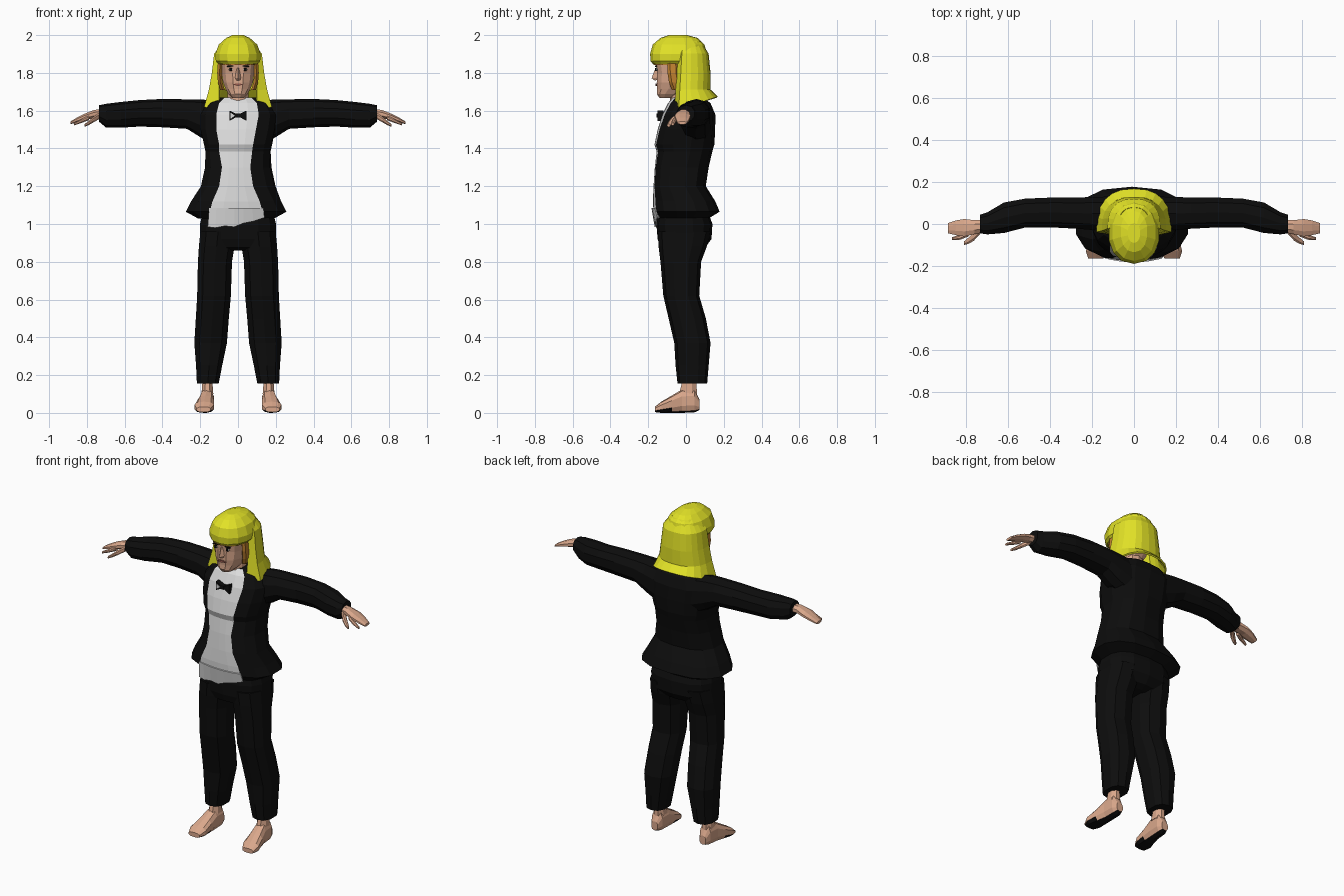
import bpy, bmesh, math
from mathutils import Vector


def material(name, rgb):
    m = bpy.data.materials.new(name)
    m.diffuse_color = (*rgb, 1)
    return m


BLACK = material("black cloth", (0.004, 0.004, 0.004))
WHITE = material("white shirt", (0.72, 0.72, 0.72))
SKIN = material("skin", (0.70, 0.39, 0.26))
YELLOW = material("yellow hair", (0.76, 0.76, 0.02))
ORANGE = material("orange inner hair", (0.55, 0.23, 0.03))
LIP = material("lip", (0.33, 0.11, 0.08))


def spow(v, e):
    return math.copysign(abs(v) ** e, v)


def ring(axis, pos, cu, cv, ru, rv, n=10, p=2.0):
    """Superellipse ring across one axis: u, v are the two remaining axes in order."""
    out = []
    for i in range(n):
        t = 2 * math.pi * (i + 0.5) / n
        u = cu + ru * spow(math.cos(t), 2 / p)
        v = cv + rv * spow(math.sin(t), 2 / p)
        out.append({'x': (pos, u, v), 'y': (u, pos, v), 'z': (u, v, pos)}[axis])
    return out


def loft(name, rings, mats, rule=None, closed=True, mirror=False, thick=0):
    """Skin rings of points; rule(face, column) picks the material slot."""
    bm = bmesh.new()
    rows = [[bm.verts.new(c) for c in r] for r in rings]
    n = len(rows[0])
    cols = {}
    for a, b in zip(rows, rows[1:]):
        for j in range(n if closed else n - 1):
            k = (j + 1) % n
            cols[bm.faces.new((a[j], a[k], b[k], b[j]))] = j
    if closed:
        bm.faces.new(rows[0][::-1])
        bm.faces.new(rows[-1])
    bmesh.ops.recalc_face_normals(bm, faces=bm.faces[:])
    bm.normal_update()
    if rule:
        for f in bm.faces:
            f.material_index = rule(f, cols.get(f, -1))
    me = bpy.data.meshes.new(name)
    bm.to_mesh(me)
    bm.free()
    ob = bpy.data.objects.new(name, me)
    bpy.context.collection.objects.link(ob)
    for m in mats:
        me.materials.append(m)
    if thick:
        s = ob.modifiers.new("thickness", 'SOLIDIFY')
        s.thickness, s.offset = thick, 0
    if mirror:
        ob.modifiers.new("mirror", 'MIRROR')
    return ob


def zrings(rows, n=12, p=2.2, cx=0):
    """Rows of (z, half width, front y, back y)."""
    return [ring('z', z, cx, (f + b) / 2, rx, (b - f) / 2, n, p) for z, rx, f, b in rows]


def plate(name, pts, y, mat, depth=0.006, mirror=False):
    """Thin plate in the xz plane, facing front."""
    return loft(name, [[(x, y, z) for x, z in pts], [(x, y + depth, z) for x, z in pts]],
                [mat], mirror=mirror)


# Jacket and shirt front: four front columns follow the jacket opening
def jacket_ring(z, cx, rx, f, b, xl, xr, p=2.5):
    yc, ry = (f + b) / 2, (b - f) / 2

    def angle(x):
        return -math.acos(spow((x - cx) / rx, p / 2))
    tr, tl = angle(xr), angle(xl) + 2 * math.pi
    ts = [angle(xl + (xr - xl) * i / 4) for i in range(4)]
    ts += [tr + (tl - tr) * i / 12 for i in range(12)]
    return [(cx + rx * spow(math.cos(t), 2 / p), yc + ry * spow(math.sin(t), 2 / p), z) for t in ts]


jacket_rows = [
    (1.03, -.01, .205, -.15, .12, -.13, .11), (1.065, -.01, .272, -.172, .178, -.15, .13),
    (1.12, -.01, .243, -.175, .155, -.135, .115), (1.20, 0, .20, -.172, .105, -.1, .08),
    (1.30, 0, .178, -.165, .12, -.085, .065), (1.385, 0, .174, -.155, .14, -.1, .075),
    (1.42, 0, .182, -.167, .15, -.1, .08), (1.50, 0, .20, -.15, .155, -.115, .095),
    (1.58, 0, .205, -.125, .155, -.115, .11), (1.64, 0, .165, -.095, .13, -.1, .1),
    (1.67, 0, .1, -.07, .09, -.07, .07)]
loft("jacket_and_shirt", [jacket_ring(*r) for r in jacket_rows], [BLACK, WHITE],
     lambda f, j: 1 if 0 <= j < 4 else 0)

# Untucked shirt tail with an uneven hem
hem = [(-.16, .985), (-.12, .98), (-.07, .99), (-.02, .985), (.03, 1.005), (.08, 1.015), (.14, 1.035)]
loft("shirt_tail", [[(x * .95, -.18 + .9 * x * x, 1.085) for x, z in hem],
                    [(x, -.163 + .7 * x * x, z) for x, z in hem]],
     [WHITE], closed=False, thick=.006)

# Sleeves: (x, centre y, centre z, half depth, half height)
sleeve = [(.10, .05, 1.53, .085, .12), (.20, .05, 1.56, .082, .10), (.27, .052, 1.582, .078, .078),
          (.40, .055, 1.587, .074, .075), (.52, .052, 1.586, .072, .070), (.62, .03, 1.578, .076, .068),
          (.70, .003, 1.574, .055, .062), (.735, 0, 1.585, .046, .044)]
loft("sleeves", [ring('x', x, y, z, a, b, 10, 2.3) for x, y, z, a, b in sleeve], [BLACK], mirror=True)

# Hands with thumb and a loose index finger
palm = [(.70, -.008, 1.585, .030, .026), (.76, -.015, 1.582, .036, .024), (.81, -.018, 1.568, .045, .018),
        (.85, -.018, 1.552, .038, .014), (.888, -.02, 1.535, .026, .008)]
thumb = [(.735, -.03, 1.572, .02, .018), (.765, -.062, 1.553, .02, .016),
         (.79, -.08, 1.535, .016, .012), (.812, -.092, 1.522, .009, .008)]
finger = [(.79, -.045, 1.562, .016, .014), (.83, -.063, 1.545, .013, .011), (.868, -.07, 1.528, .008, .007)]
for name, rows in (("palms", palm), ("thumbs", thumb), ("index_fingers", finger)):
    loft(name, [ring('x', x, y, z, a, b, 8) for x, y, z, a, b in rows], [SKIN], mirror=True)

# Trousers
loft("trouser_seat", zrings([(1.08, .185, -.14, .11), (1.0, .205, -.157, .14), (.92, .203, -.15, .135),
                             (.875, .17, -.135, .10), (.86, .09, -.09, .06)], 14, 2.6), [BLACK])
legs = [(.96, .105, .098, -.15, .13), (.88, .113, .098, -.145, .11), (.80, .122, .094, -.135, .08),
        (.62, .127, .093, -.12, .07), (.50, .136, .091, -.092, .105), (.37, .145, .090, -.062, .13),
        (.25, .153, .072, -.055, .12), (.155, .16, .060, -.045, .112)]
loft("trouser_legs", [ring('z', z, cx, (f + b) / 2, rx, (b - f) / 2, 10, 2.4) for z, cx, rx, f, b in legs],
     [BLACK], mirror=True)

# Ankles and feet with dark soles
loft("ankles", zrings([(.25, .030, -.02, .06), (.17, .028, -.022, .058), (.10, .034, -.04, .062)], 8, 2, .162),
     [SKIN], mirror=True)
feet = [(.072, .163, .022, .015, .07), (.045, .163, .036, .003, .125), (-.02, .165, .038, 0, .125),
        (-.075, .172, .046, 0, .092), (-.13, .179, .053, 0, .06), (-.165, .182, .038, .004, .032)]
loft("feet", [ring('y', y, cx, (lo + hi) / 2, rx, (hi - lo) / 2, 10, 2.6) for y, cx, rx, lo, hi in feet],
     [SKIN, BLACK], lambda f, j: 1 if f.normal.z < -.6 and f.calc_center_median().z < .03 else 0, mirror=True)

# Neck and head
loft("neck", zrings([(1.60, .075, -.09, .06), (1.65, .06, -.085, .04), (1.74, .058, -.08, .04)], 10), [SKIN])
loft("head", zrings([(1.668, .032, -.142, -.06), (1.688, .052, -.156, -.02), (1.715, .068, -.155, .03),
                     (1.75, .082, -.158, .06), (1.80, .088, -.157, .08), (1.845, .092, -.163, .08),
                     (1.91, .09, -.15, .07)], 12, 2.4), [SKIN])
loft("nose", [[(-.010, -.150, 1.825), (0, -.162, 1.825), (.010, -.150, 1.825)],
              [(-.018, -.150, 1.775), (0, -.182, 1.772), (.018, -.150, 1.775)],
              [(-.014, -.150, 1.762), (0, -.166, 1.760), (.014, -.150, 1.762)]], [SKIN])

# Eyes, brows and mouth
plate("eye_whites", [(.026, 1.817), (.038, 1.810), (.052, 1.817), (.038, 1.827)], -.160, WHITE, .009, True)
plate("pupils", [(.033, 1.811), (.044, 1.811), (.044, 1.827), (.033, 1.827)], -.163, BLACK, .009, True)
plate("brows", [(.022, 1.833), (.058, 1.832), (.056, 1.838), (.024, 1.839)], -.163, BLACK, .009, True)
plate("mouth", [(-.028, 1.738), (0, 1.731), (.028, 1.738), (.012, 1.744), (-.012, 1.744)], -.162, LIP, .009)

# Hair: orange inner locks, crown with fringe, long curtain
loft("inner_locks", [ring('z', z, x, y, .014, .03, 6) for z, x, y in
                     ((1.86, .094, -.07), (1.80, .098, -.068), (1.75, .094, -.06), (1.71, .082, -.045))],
     [ORANGE], mirror=True)
loft("inner_fringe", zrings([(1.841, .097, -.171, .08), (1.86, .1, -.174, .08)], 14, 2.3), [ORANGE])
loft("hair_crown", zrings([(1.848, .108, -.176, .09), (1.862, .120, -.187, .10), (1.90, .123, -.19, .11),
                           (1.95, .104, -.176, .098), (1.985, .064, -.135, .062), (2.0, .03, -.09, .005)],
                          14, 2.2), [YELLOW])


def curtain(z, rx, yc, d, lip, drop):
    """Open arc behind the head with an inward return at each front edge."""
    arc = []
    for i in range(13):
        t = math.pi * i / 12
        arc.append((rx * spow(math.cos(t), .8), yc + d * math.sin(t) ** .8 if 0 < i < 12 else yc,
                    z - drop * (1 - math.sin(t))))
    end = (rx - lip, yc - .02, z - drop)
    return [end] + arc + [(-end[0], end[1], end[2])]


loft("hair_curtain", [curtain(*r) for r in (
    (1.965, .07, -.01, .085, .01, 0), (1.90, .122, -.02, .135, .03, 0), (1.80, .134, -.025, .15, .035, 0),
    (1.71, .15, -.03, .155, .05, 0), (1.672, .176, -.035, .20, .08, .055))],
     [YELLOW], closed=False, thick=.01)

# Bow tie: two wings, knot, and a pale inset on one wing
for side, name in ((-1, "bow_wing_left"), (1, "bow_wing_right")):
    plate(name, [(side * .004, 1.569), (side * .045, 1.546), (side * .045, 1.600), (side * .004, 1.581)],
          -.150, BLACK, .03)
plate("bow_knot", [(-.010, 1.565), (.010, 1.565), (.010, 1.586), (-.010, 1.586)], -.155, BLACK, .03)
plate("bow_inset", [(-.016, 1.574), (-.039, 1.557), (-.039, 1.589)], -.152, WHITE, .004)
